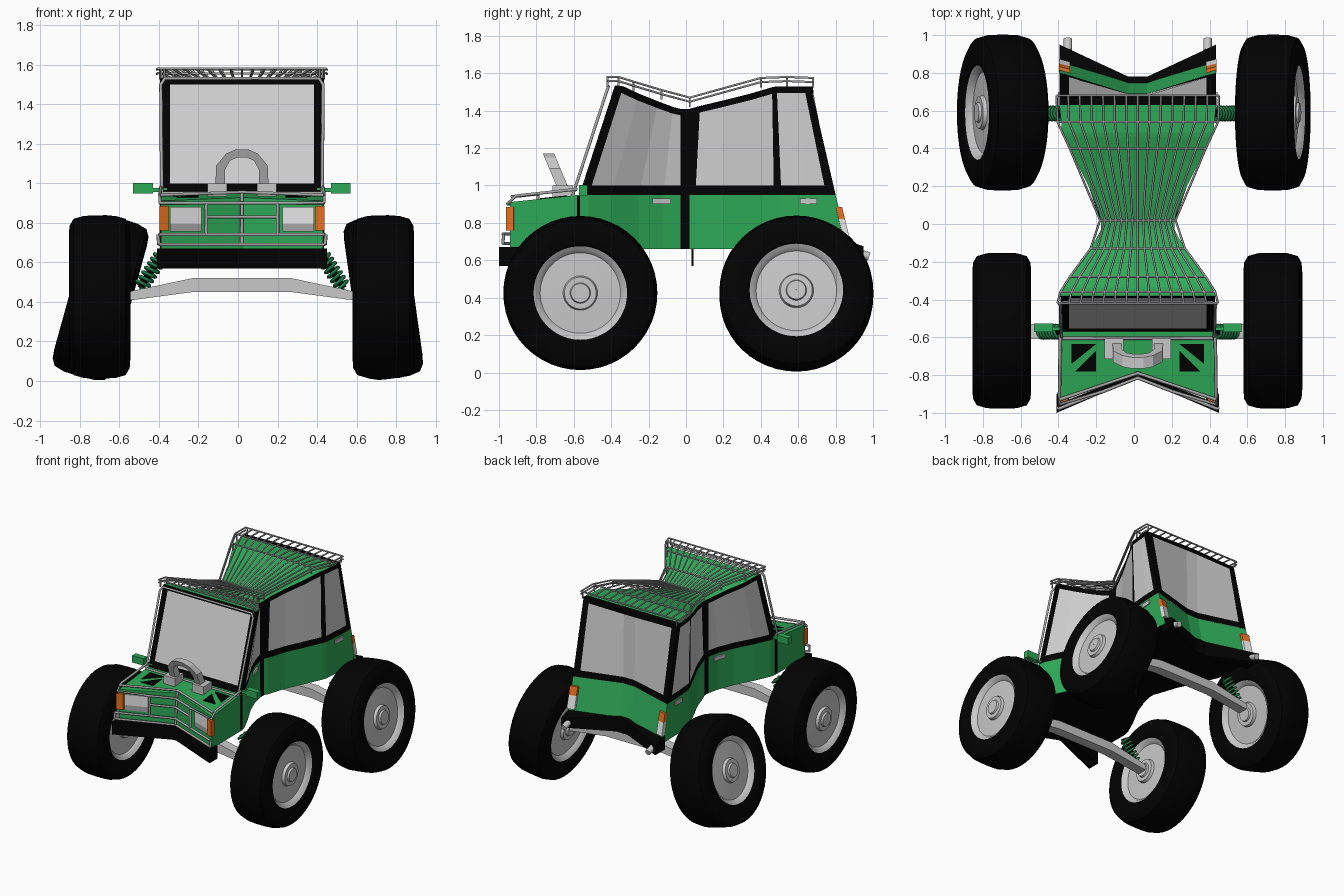
import bpy, bmesh, math
from mathutils import Vector

cube = bpy.data.objects.get("Cube")
if cube:
    bpy.data.objects.remove(cube)

X0 = 0.02   # the body sits slightly off centre


def material(name, r, g, b):
    m = bpy.data.materials.new(name)
    m.use_nodes = True
    m.diffuse_color = (r, g, b, 1)
    m.node_tree.nodes["Principled BSDF"].inputs["Base Color"].default_value = (r, g, b, 1)
    return m


GREEN = material("body green", .027, .40, .095)
SPRING = material("spring green", .012, .20, .06)
BLACK = material("trim black", .0006, .0006, .0006)
GLASS = material("window grey", .62, .62, .62)
METAL = material("rim grey", .58, .58, .58)
RAIL = material("rail grey", .38, .38, .38)
WHITE = material("lamp white", .92, .92, .92)
ORANGE = material("indicator orange", .85, .17, .015)


def finish(name, bm, mats, smooth=None):
    bmesh.ops.recalc_face_normals(bm, faces=bm.faces[:])
    me = bpy.data.meshes.new(name)
    bm.to_mesh(me)
    bm.free()
    for m in mats:
        me.materials.append(m)
    if smooth:
        me.shade_smooth()
        me.set_sharp_from_angle(angle=math.radians(smooth))
    ob = bpy.data.objects.new(name, me)
    bpy.context.collection.objects.link(ob)
    ob.location.x = X0
    return ob


def loft(name, a, b, mat):
    """Solid between two matching outlines."""
    bm = bmesh.new()
    lo, hi = [[bm.verts.new(p) for p in pts] for pts in (a, b)]
    bm.faces.new(lo)
    bm.faces.new(hi)
    for i in range(len(lo)):
        bm.faces.new((lo[i - 1], lo[i], hi[i], hi[i - 1]))
    return finish(name, bm, [mat])


def prism(name, pts, z0, z1, mat):
    """Extrude a plan outline; z0 and z1 may be numbers or functions of y."""
    height = lambda z, y: z(y) if callable(z) else z
    return loft(name, *[[(x, y, height(z, y)) for x, y in pts] for z in (z0, z1)], mat)


def beam(name, pts, depth, y_at, mat):
    """Extrude a front outline along y; y_at(z) lets it lean."""
    return loft(name, *[[(x, y_at(z) + d, z) for x, z in pts] for d in (-depth / 2, depth / 2)], mat)


def box(name, c, size, mat):
    x, y, z = c
    a, b, h = (s / 2 for s in size)
    return prism(name, [(x - a, y - b), (x + a, y - b), (x + a, y + b), (x - a, y + b)], z - h, z + h, mat)


def tubes(name, paths, r, mat, sides=1):
    """Round bars along point lists, turned into one mesh."""
    cu = bpy.data.curves.new(name, 'CURVE')
    cu.dimensions = '3D'
    cu.bevel_depth, cu.bevel_resolution, cu.use_fill_caps = r, sides, True
    for path in paths:
        sp = cu.splines.new('POLY')
        sp.points.add(len(path) - 1)
        for p, co in zip(sp.points, path):
            p.co = (*co, 1)
    tmp = bpy.data.objects.new(name + "_curve", cu)
    bpy.context.collection.objects.link(tmp)
    me = bpy.data.meshes.new_from_object(tmp.evaluated_get(bpy.context.evaluated_depsgraph_get()))
    bpy.data.objects.remove(tmp)
    me.materials.clear()
    me.materials.append(mat)
    ob = bpy.data.objects.new(name, me)
    bpy.context.collection.objects.link(ob)
    ob.location.x = X0


def both(pts):
    """Close a half outline with its mirror image."""
    return pts + [(-p[0], *p[1:]) for p in reversed(pts)]


# Hourglass stations: half width, y at belt, y at roof, roof height
ST = [(.41, -.57, -.38, 1.535), (.40, -.52, -.335, 1.53), (.345, -.40, -.25, 1.49),
      (.265, -.25, -.15, 1.45), (.215, -.12, -.07, 1.42), (.195, -.03, -.03, 1.41),
      (.195, .02, .02, 1.41), (.21, .05, .075, 1.425), (.26, .20, .20, 1.455),
      (.33, .35, .34, 1.49), (.385, .47, .46, 1.525), (.40, .51, .485, 1.53),
      (.412, .65, .60, 1.53), (.415, .75, .63, 1.53), (.415, .80, .665, 1.53)]
BELT, FLOOR = .95, .66
hood_z = lambda y: BELT + .105 * (y + .57)
front_y = lambda x: -.78 - .39 * abs(x)
rear_y = lambda x, z: .69 + .265 * abs(x) + .07 * (BELT - z) / (BELT - FLOOR)


def width(y):
    for a, b in zip(ST, ST[1:]):
        if a[1] <= y <= b[1]:
            return a[0] + (b[0] - a[0]) * (y - a[1]) / (b[1] - a[1])


# Lower body: green sides, black waist strip and underside, sloping hood
bm = bmesh.new()
ring = both([(.001, -.78), (.41, -.94)] + [s[:2] for s in ST] + [(.05, .69)])
n = len(ring)
top = [bm.verts.new((x, y, hood_z(y) if y < -.57 else BELT)) for x, y in ring]
bot = [bm.verts.new((x, y + (.07 if abs(x) < .1 and y > .6 else .07 * max(0, (y - .65) / .15)), FLOOR))
       for x, y in ring]
for i in range(n):
    j = (i + 1) % n
    f = bm.faces.new((bot[i], bot[j], top[j], top[i]))
    ys = (ring[i][1], ring[j][1])
    f.material_index = int(min(ys) > -.04 and max(ys) < .03)
bm.faces.new(bot).material_index = 1
bm.faces.new(top[:3] + top[-3:])
finish("lower_body", bm, [GREEN, BLACK])

# Cabin: black frame and pillars around grey windows, green dipped roof
half = [(.365, -.57, -.38, 1.535)] + ST + [(.365, .788, .667, 1.53), (.05, .69, .68, 1.53)]
pillars = {0, 1, 6, 7, 11, 14, 15}
ring, n = both(half), len(half)
bm = bmesh.new()
cols = []
for x, yl, yh, zt in ring:
    col = []
    for z in (BELT, 1.0, zt - .035, zt):
        t = (z - BELT) / (zt - BELT)
        col.append(bm.verts.new((x, yl + (yh - yl) * t, z)))
    cols.append(col)
for i in range(2 * n):
    a, b = cols[i], cols[(i + 1) % (2 * n)]
    k = i if i < n else 2 * n - 2 - i
    for row in range(3):
        f = bm.faces.new((a[row], b[row], b[row + 1], a[row + 1]))
        f.material_index = 0 if row == 1 and k not in pillars else 1
roof = [c[3] for c in cols]
for k in range(1, n - 4):
    bm.faces.new((roof[k], roof[k + 1], roof[-k - 2], roof[-k - 1])).material_index = 2
bm.faces.new(roof[n - 4:n + 4]).material_index = 1
finish("cabin", bm, [GLASS, BLACK, GREEN])

# V-shaped bumpers
prism("front_bumper", both([(.43, -.90), (.43, -1.0), (.01, -.82)])[::-1] + [(0, -.74)], .57, .67, BLACK)
prism("rear_bumper", both([(.415, .83), (.415, .95), (.05, .78)]) + [(0, .70)], .60,
      lambda y: .715 - .4 * max(0, y - .85), BLACK)
box("belly_fin", (0, .035, .62), (.04, .01, .1), BLACK)


def front_plate(name, s, x0, x1, z0, z1, mat, out=.009):
    prism(name, [(s * x0, front_y(x0) + .02), (s * x1, front_y(x1) + .02),
                 (s * x1, front_y(x1) - out), (s * x0, front_y(x0) - out)], z0, z1, mat)


for s, side in ((1, "left"), (-1, "right")):
    # Lamps
    front_plate(side + "_headlight", s, .205, .365, .795, .88, WHITE)
    front_plate(side + "_headlight_base", s, .205, .365, .755, .795, RAIL)
    front_plate(side + "_front_indicator", s, .37, .418, .76, .885, ORANGE, .02)
    for nm, z0, z1, m in (("indicator", .82, .885, ORANGE), ("lamp", .72, .82, WHITE)):
        loft(f"{side}_rear_{nm}", *[[(s * x, rear_y(x, z) + d, z) for x, d in
             ((.36, -.015), (.418, -.015), (.418, .018), (.36, .018))] for z in (z0, z1)], m)
    # Tow knobs, door handles, door seam
    tubes(side + "_tow_knob", [[(s * .37, .92, .64), (s * .37, .98, .62)]], .023, METAL, 3)
    for nm, y0, y1 in (("front", -.18, -.08), ("rear", .61, .70)):
        prism(f"{side}_{nm}_handle", [(s * (width(y) + d), y) for y, d in
              ((y0, -.02), (y1, -.02), (y1, .009), (y0, .009))], .90, .93, METAL)
    box(side + "_door_seam", (s * .41, -.575, .81), (.01, .018, .27), BLACK)
    # Hood vents
    for i, tri in enumerate((((.22, -.635), (.35, -.635), (.35, -.74)), ((.22, -.67), (.22, -.78), (.33, -.78)))):
        prism(f"{side}_hood_vent_{i}", [(s * x, y) for x, y in tri], lambda y: hood_z(y) - .002,
              lambda y: hood_z(y) + .004, BLACK)
    # Wing mirrors and handle feet
    box(side + "_mirror", (s * .50, -.55, .975), (.10, .045, .055), GREEN)
    box(side + "_mirror_arm", (s * .42, -.555, .965), (.08, .02, .02), GREEN)
    box(side + "_handle_foot", (s * .125, -.66, .965), (.10, .11, .07), METAL)
    # Coil springs around dark dampers
    for nm, y in (("front", -.57), ("rear", .585)):
        a, b = Vector((s * .41, y, .63)), Vector((s * .515, y, .47))
        q = (b - a).to_track_quat('Z', 'Y')
        coil = []
        for i in range(85):
            ang = i / 12 * math.tau
            coil.append(a.lerp(b, i / 84) + q @ Vector((.034 * math.cos(ang), .034 * math.sin(ang), 0)))
        tubes(f"{side}_{nm}_spring", [coil], .009, SPRING)
        tubes(f"{side}_{nm}_damper", [[a, b]], .018, BLACK)

# Arched handle leaning forward on the hood
outer = both([(.135, .98), (.13, 1.09), (.08, 1.15), (.03, 1.172)])
inner = both([(.085, .98), (.085, 1.07), (.06, 1.115), (.025, 1.13)])
beam("hood_handle", outer + inner[::-1], .06, lambda z: -.655 - .42 * (z - .98), METAL)

# Tube guards around the nose and windscreen
g = lambda x, z: (x, front_y(x) - .035, z)
guard = [[g(x, z) for x in (-.42, 0, .42)] for z in (.69, .74)]
guard += [[g(x, z) for x in (-.18, 0, .18)] for z in (.83, .90)]
guard += [[g(x, .74), g(x, .90)] for x in (-.18, .18)] + [[g(0, .69), (0, -.79, .95)]]
for s in (-1, 1):
    guard.append([g(s * .42, .69), (s * .425, -.975, .74)])
    guard.append([(s * .41, -.58, .98), (s * .415, -.91, .945), (s * .415, -.955, .90), g(s * .18, .90)])
guard.append([(-.415, -.93, .94), (0, -.79, .955), (.415, -.93, .94)])
tubes("nose_guard", guard, .009, RAIL)
frame = both([(.405, -.605, .95), (.41, -.425, 1.50), (.39, -.415, 1.53)])
tubes("windscreen_guard", [frame, [frame[0], frame[-1]]], .009, RAIL)

# Roof rack following the dip
RACK = [(.425, -.42, 1.58), (.41, -.36, 1.58), (.36, -.28, 1.555), (.25, -.13, 1.51),
        (.20, .02, 1.47), (.36, .40, 1.575), (.425, .54, 1.58), (.43, .68, 1.575)]
bars = [[(w * (i / 7 - 1), y, z) for w, y, z in RACK] for i in range(15)]
bars += [[(-w, y, z), (w, y, z)] for w, y, z in RACK]
for s in (-1, 1):
    bars.append([(s * w, y, z - .022) for w, y, z in RACK])
    bars += [[(s * w * .96, y, z), (s * w * .96, y, z - .05)] for w, y, z in RACK]
tubes("roof_rack", bars, .006, RAIL)

# Axles: bent beams between the hubs
upper = both([(.65, .44), (.58, .45), (.25, .52)])
lower = both([(.65, .40), (.55, .41), (.25, .45)])
beam("front_axle", upper + lower[::-1], .08, lambda z: -.57, METAL)
beam("rear_axle", upper + lower[::-1], .08, lambda z: .585, METAL)

# Wheels: one lathed profile (axial offset, radius), rear pair cambered
PROFILE = [(.145, .001), (.145, .05), (.132, .055), (.132, .085), (.11, .092), (.105, .215), (.13, .235),
           (.137, .25), (.147, .26), (.156, .31), (.152, .36), (.132, .395), (.08, .410), (.03, .412)]


def wheel(name, x, y, z, camber):
    prof, seg = both(PROFILE), 48
    bm = bmesh.new()
    rings = [[bm.verts.new((a, r * math.cos(k * math.tau / seg), r * math.sin(k * math.tau / seg)))
              for k in range(seg)] for a, r in prof]
    for p, q, ra, rb in zip(prof, prof[1:], rings, rings[1:]):
        for k in range(seg):
            f = bm.faces.new((ra[k], ra[k - 1], rb[k - 1], rb[k]))
            f.material_index = int(min(p[1], q[1]) > .245)
    ob = finish(name, bm, [METAL, BLACK], 30)
    ob.location = (x + X0, y, z)
    ob.rotation_euler.y = math.radians(camber)


wheel("front_left_wheel", .715, -.565, .425, 0)
wheel("front_right_wheel", -.72, -.565, .425, 0)
wheel("rear_left_wheel", .715, .59, .422, -8)
wheel("rear_right_wheel", -.715, .59, .422, 15.5)
